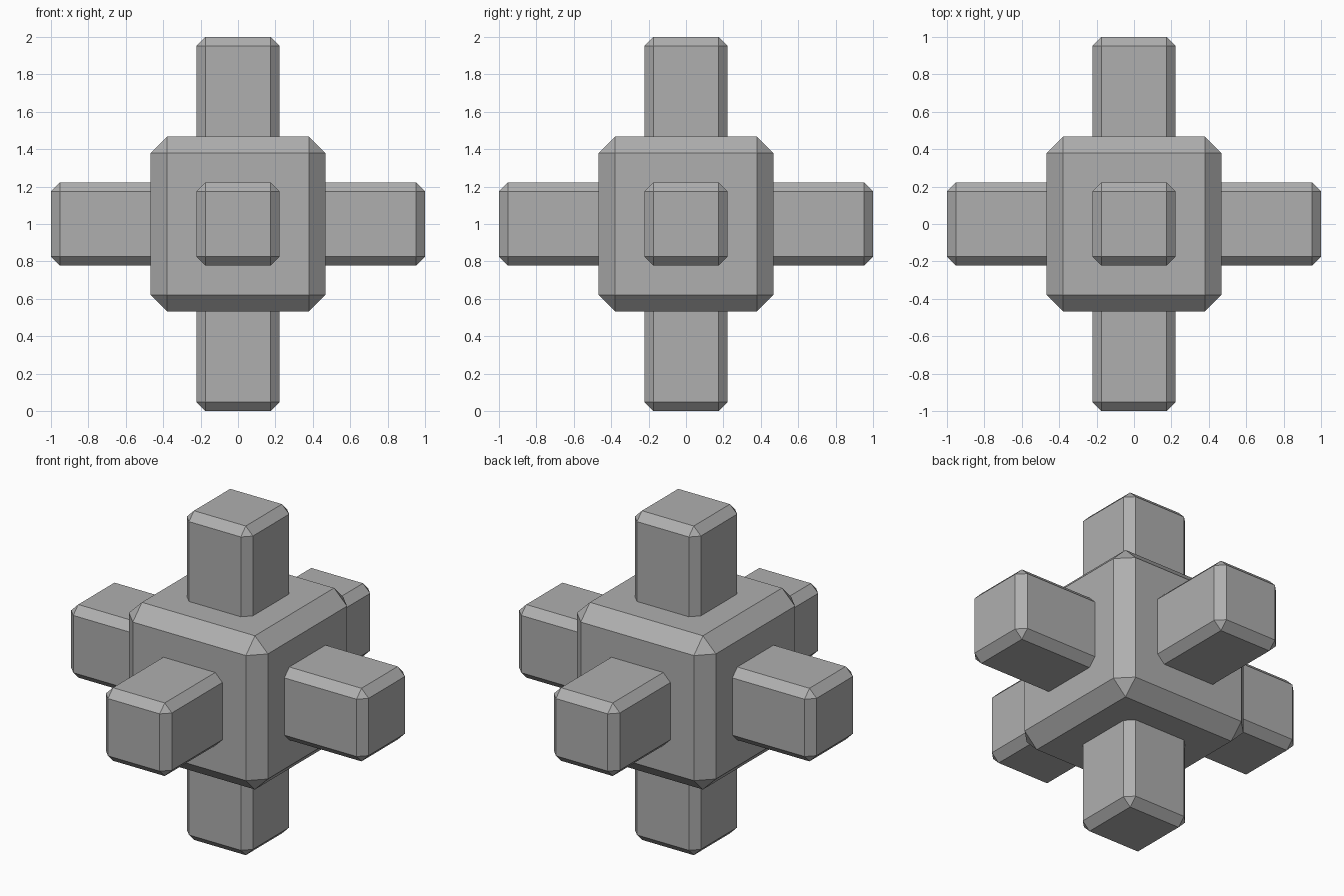
import bpy, bmesh
from mathutils import Vector

if "Cube" in bpy.data.objects:
    bpy.data.objects.remove(bpy.data.objects["Cube"])

CENTRE = Vector((0, 0, 1))

# Mid-grey finish shared by all parts
grey = bpy.data.materials.new("mid_grey")
grey.diffuse_color = (0.43, 0.43, 0.43, 1)
grey.use_nodes = True
grey.node_tree.nodes["Principled BSDF"].inputs["Base Color"].default_value = grey.diffuse_color


def chamfered_box(name, half, chamfer):
    """Flat-chamfered box centred on the model, given its half sizes."""
    bm = bmesh.new()
    bmesh.ops.create_cube(bm, size=2)
    bmesh.ops.scale(bm, vec=half, verts=bm.verts)
    bmesh.ops.bevel(bm, geom=bm.edges[:], offset=chamfer, segments=1,
                    profile=0.5, affect='EDGES')
    mesh = bpy.data.meshes.new(name)
    bm.to_mesh(mesh)
    bm.free()
    mesh.materials.append(grey)
    obj = bpy.data.objects.new(name, mesh)
    obj.location = CENTRE
    bpy.context.collection.objects.link(obj)
    return obj


# Central block
chamfered_box("core_block", (0.467, 0.467, 0.467), 0.087)

# Three bars crossing through the block, one per axis
for i, axis in enumerate(("side", "depth", "vertical")):
    half = [0.222] * 3
    half[i] = 1.0
    chamfered_box(axis + "_bar", half, 0.048)
